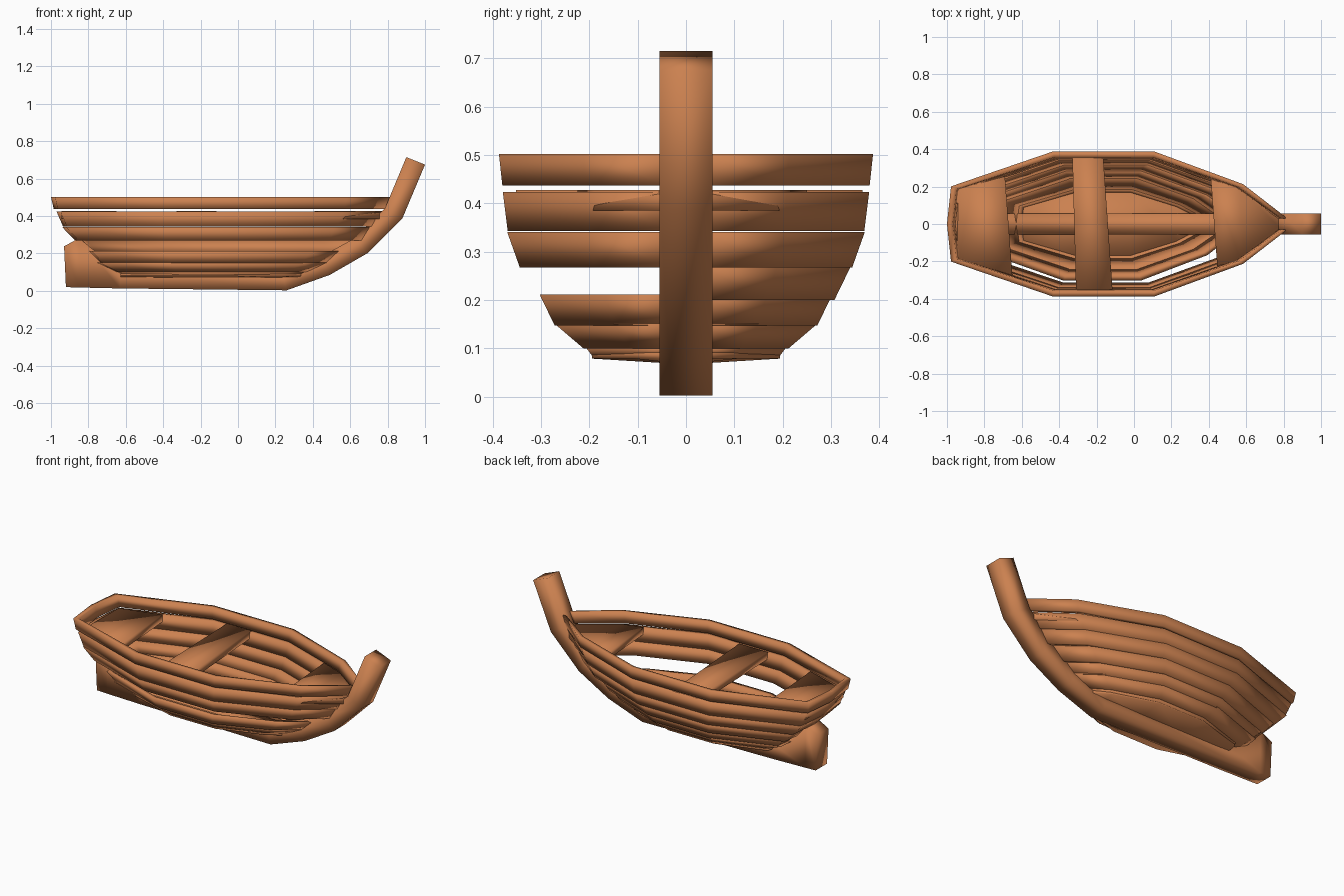
import bpy

if "Cube" in bpy.data.objects:
    bpy.data.objects.remove(bpy.data.objects["Cube"])

wood = bpy.data.materials.new("brown wood")
wood.diffuse_color = (0.60, 0.22, 0.08, 1)
wood.use_nodes = True
wood.node_tree.nodes["Principled BSDF"].inputs["Base Color"].default_value = wood.diffuse_color


def loft(name, sections):
    """Solid made from a run of equal cross-sections, capped at both ends."""
    n = len(sections[0])
    verts = [p for s in sections for p in s]
    faces = [tuple(range(n))[::-1],
             tuple(range(len(verts) - n, len(verts)))]
    for i in range(len(sections) - 1):
        for j in range(n):
            a, b = i * n + j, i * n + (j + 1) % n
            faces.append((a, b, b + n, a + n))
    me = bpy.data.meshes.new(name)
    me.from_pydata(verts, [], faces)
    import bmesh
    bm = bmesh.new()
    bm.from_mesh(me)
    bmesh.ops.recalc_face_normals(bm, faces=bm.faces)
    for f in bm.faces:
        f.smooth = True
    bm.to_mesh(me)
    bm.free()
    me.materials.append(wood)
    ob = bpy.data.objects.new(name, me)
    bpy.context.collection.objects.link(ob)
    return ob


# Hull outline as (fraction of length, fraction of half width)
OUTLINE = [(0, 0), (0.012, 0.52), (0.31, 1), (0.61, 1), (0.87, 0.55), (1, 0)]


def ring(z, w, xs, xb):
    """Half outline from stern to bow at one height."""
    return [(xs + (xb - xs) * u, max(w * v, 0.03 if u == 1 else 0), z)
            for u, v in OUTLINE]


def plank(name, top, bottom, both=True, t=0.03):
    def inner(p):
        z, w, xs, xb = p
        return ring(z, w - t, xs + t, xb - t)
    half = list(zip(ring(*bottom), ring(*top), inner(top), inner(bottom)))
    if both:
        other = [tuple((x, -y, z) for x, y, z in s) for s in half[:0:-1]]
        half = other + half
    loft(name, half)


# Planks: (height, half width, stern x, bow x) at top and bottom edge
plank("rim_plank", (0.502, 0.387, -1.0, 0.82), (0.437, 0.380, -0.985, 0.80))
plank("upper_plank", (0.424, 0.379, -0.97, 0.79), (0.343, 0.369, -0.935, 0.745))
plank("side_plank", (0.341, 0.370, -0.94, 0.735), (0.268, 0.344, -0.87, 0.69))
plank("single_side_plank", (0.270, 0.341, -0.86, 0.65), (0.2, 0.307, -0.80, 0.58), both=False)
plank("lower_plank", (0.212, 0.303, -0.80, 0.57), (0.148, 0.272, -0.735, 0.50))
plank("bilge_plank", (0.152, 0.273, -0.76, 0.51), (0.1, 0.212, -0.65, 0.40))
plank("bottom_plank", (0.103, 0.208, -0.65, 0.40), (0.079, 0.19, -0.61, 0.35))

# Floor, slightly lower along the middle
loft("floor", [[(x, y, 0.092), (x, -y, 0.092), (x, -y, 0.079), (x, 0, 0.067), (x, y, 0.079)]
               for x, y, _ in ring(0, 0.195, -0.64, 0.38)[1:]])

# Keel and curved stem: lower and upper edge of the side profile
keel = [((-0.92, 0.02), (-0.93, 0.238)), ((-0.85, 0.018), (-0.85, 0.282)),
        ((-0.63, 0.013), (-0.63, 0.105)), ((0.26, 0.003), (0.235, 0.1)),
        ((0.49, 0.085), (0.44, 0.18)), ((0.69, 0.2), (0.62, 0.28)),
        ((0.88, 0.39), (0.785, 0.44)), ((1.0, 0.675), (0.9, 0.715))]
K = 0.055
loft("keel_and_stem", [[(a[0], -K, a[1]), (a[0], K, a[1]), (b[0], K, b[1]), (b[0], -K, b[1])]
                       for a, b in keel])


# Seats: rows of (x, y left, y right) or edges across the boat
def seat(name, edges, z0=0.385, z1=0.428):
    loft(name, [[(*a, z0), (*b, z0), (*b, z1), (*a, z1)] for a, b in edges])


seat("middle_seat", [((-0.31, -0.352), (-0.115, -0.352)), ((-0.33, 0.365), (-0.165, 0.365))])
seat("stern_seat", [((-0.945, -0.18), (-0.94, 0.185)), ((-0.65, -0.28), (-0.69, 0.255))])
seat("bow_seat", [((0.445, -0.225), (0.41, 0.25)), ((0.57, -0.19), (0.57, 0.19)),
                  ((0.79, -0.03), (0.79, 0.03))])
